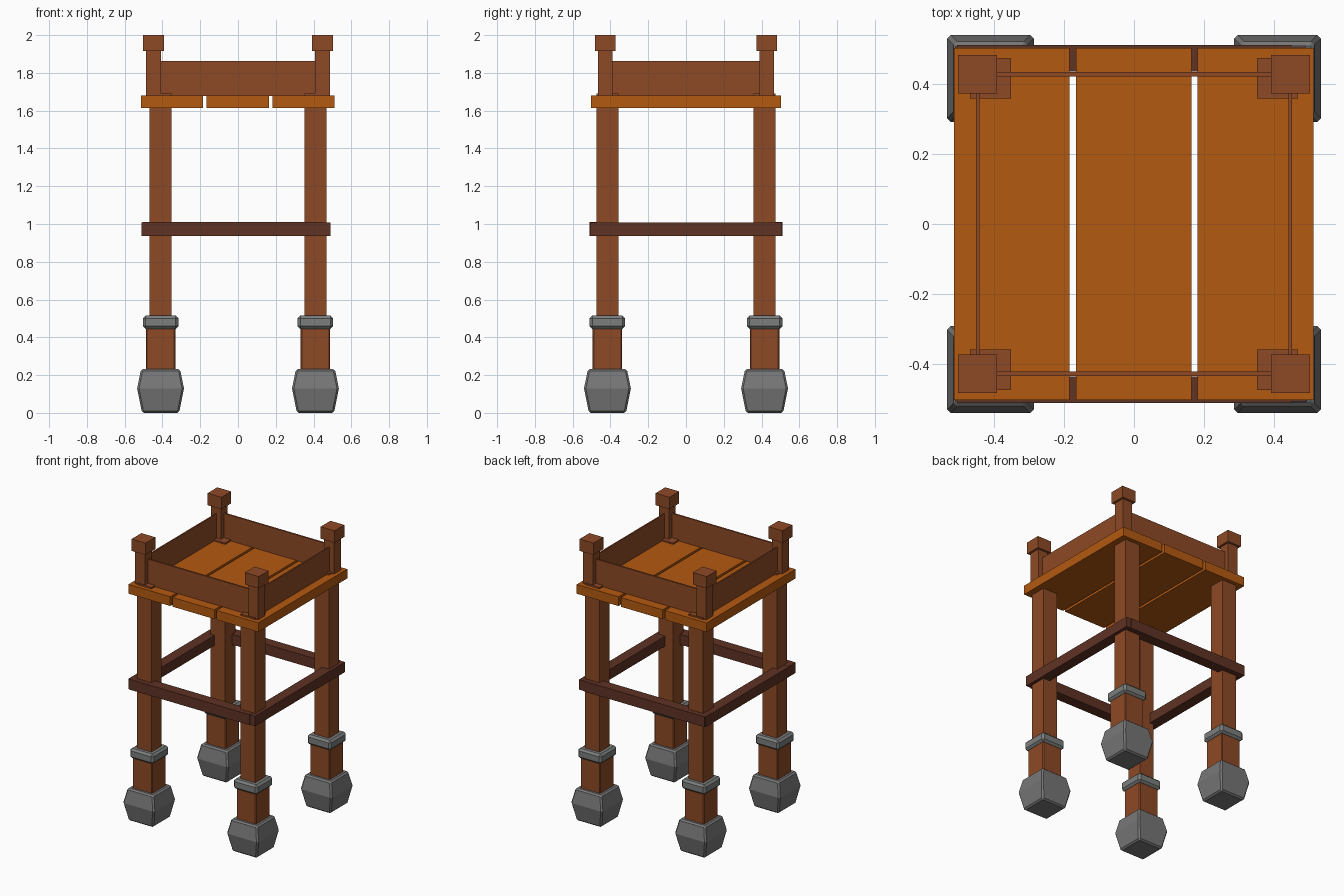
import bpy
import bmesh

cube = bpy.data.objects.get("Cube")
if cube:
    bpy.data.objects.remove(cube)


def material(name, rgb):
    mat = bpy.data.materials.new(name)
    mat.use_nodes = True
    mat.diffuse_color = (*rgb, 1)
    for node in mat.node_tree.nodes:
        if node.type == "BSDF_PRINCIPLED":
            node.inputs["Base Color"].default_value = (*rgb, 1)
    return mat


plank_wood = material("orange plank wood", (0.45, 0.1, 0.005))
post_wood = material("brown post wood", (0.27, 0.067, 0.019))
brace_wood = material("dark brace wood", (0.115, 0.032, 0.017))
stone = material("grey stone", (0.185, 0.185, 0.185))
metal = material("grey collar metal", (0.2, 0.21, 0.21))


def stack(name, mat, x, y, rings, bevel=0):
    """Square column whose rings are (half width x, half width y, height)."""
    bm = bmesh.new()
    loops = []
    for hx, hy, z in rings:
        loops.append([bm.verts.new((sx * hx, sy * hy, z))
                      for sx, sy in ((-1, -1), (1, -1), (1, 1), (-1, 1))])
    for low, high in zip(loops, loops[1:]):
        for i in range(4):
            j = (i + 1) % 4
            bm.faces.new((low[i], low[j], high[j], high[i]))
    bm.faces.new(loops[0][::-1])
    bm.faces.new(loops[-1])
    mesh = bpy.data.meshes.new(name)
    bm.to_mesh(mesh)
    bm.free()
    mesh.materials.append(mat)
    obj = bpy.data.objects.new(name, mesh)
    obj.location = (x, y, 0)
    bpy.context.collection.objects.link(obj)
    if bevel:
        mod = obj.modifiers.new("Bevel", "BEVEL")
        mod.width = bevel
        mod.segments = 1
        mod.limit_method = "ANGLE"
        mod.angle_limit = 0.7
    return obj


def box(name, mat, x0, x1, y0, y1, z0, z1, bevel=0):
    hx, hy = (x1 - x0) / 2, (y1 - y0) / 2
    return stack(name, mat, (x0 + x1) / 2, (y0 + y1) / 2,
                 [(hx, hy, z0), (hx, hy, z1)], bevel)


def square(*pairs):
    return [(h, h, z) for h, z in pairs]


# Legs with stone feet, sleeves and collars; corner posts with caps
for front, sy in (("front", -1), ("back", 1)):
    for side, sx in (("right", -1), ("left", 1)):
        tag = f"{front}_{side}_"
        x, y = sx * 0.41, sy * 0.416
        stack(tag + "leg", post_wood, x, y, square((0.058, 0.1), (0.058, 1.69)))
        stack(tag + "sleeve", post_wood, x, y,
              square((0.078, 0.15), (0.078, 0.47)), 0.006)
        stack(tag + "foot", stone, x, y,
              square((0.098, 0), (0.124, 0.13), (0.103, 0.232)), 0.01)
        stack(tag + "collar", metal, x, y,
              square((0.094, 0.445), (0.094, 0.515)), 0.014)
        px, py = sx * 0.447, sy * 0.428
        stack(tag + "post", post_wood, px, py, square((0.039, 1.66), (0.039, 1.93)))
        stack(tag + "post_cap", post_wood, px, py, square((0.055, 1.915), (0.055, 2)))

# Deck planks
for name, x0, x1 in (("right", -0.514, -0.184), ("middle", -0.166, 0.164),
                     ("left", 0.182, 0.512)):
    box(name + "_plank", plank_wood, x0, x1, -0.502, 0.502, 1.614, 1.68)

# Thin railing boards between the posts
for name, s in (("front", -1), ("back", 1)):
    y = s * 0.428
    box(name + "_rail", post_wood, -0.44, 0.44, y - 0.006, y + 0.006, 1.678, 1.863)
for name, s in (("right", -1), ("left", 1)):
    x = s * 0.446
    box(name + "_rail", post_wood, x - 0.005, x + 0.005, -0.42, 0.42, 1.678, 1.863)

# Cross braces around the legs
box("front_brace", brace_wood, -0.505, 0.45, -0.511, -0.435, 0.936, 1.01)
box("back_brace", brace_wood, -0.505, 0.45, 0.435, 0.511, 0.936, 1.01)
box("right_brace", brace_wood, -0.511, -0.435, -0.507, 0.507, 0.937, 1.009)
box("left_brace", brace_wood, 0.415, 0.49, -0.507, 0.507, 0.937, 1.009)
